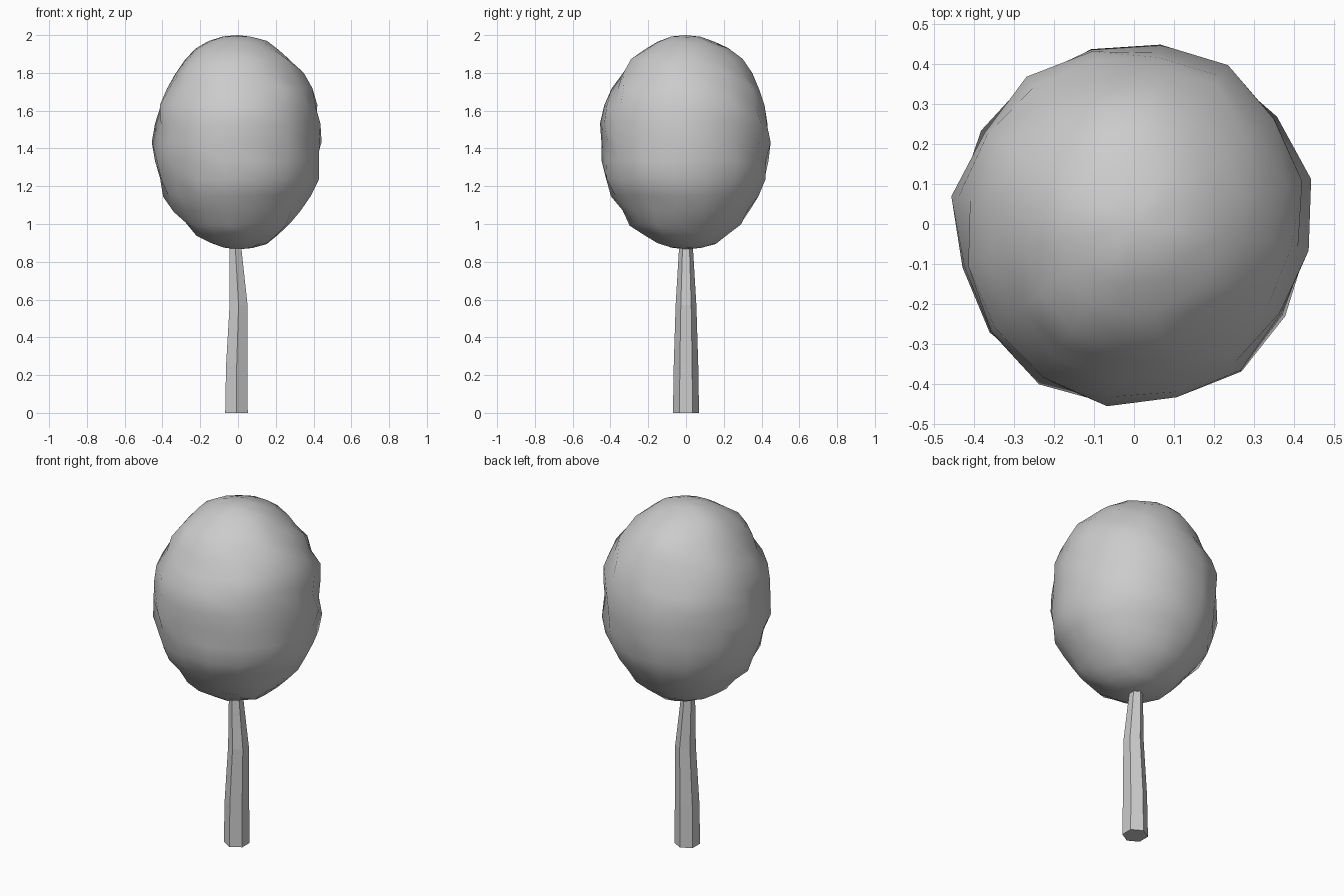
import bpy, bmesh, math, random
from mathutils import Matrix, Vector, noise

if "Cube" in bpy.data.objects:
    bpy.data.objects.remove(bpy.data.objects["Cube"], do_unlink=True)

random.seed(11)

grey = bpy.data.materials.new("mid_grey")
grey.use_nodes = True
grey.diffuse_color = (0.6, 0.6, 0.6, 1)
grey.node_tree.nodes["Principled BSDF"].inputs["Base Color"].default_value = (0.6, 0.6, 0.6, 1)


def add_object(name, bm, smooth):
    bmesh.ops.recalc_face_normals(bm, faces=bm.faces)
    for face in bm.faces:
        face.smooth = smooth
    mesh = bpy.data.meshes.new(name)
    bm.to_mesh(mesh)
    bm.free()
    mesh.materials.append(grey)
    obj = bpy.data.objects.new(name, mesh)
    bpy.context.collection.objects.link(obj)
    return obj


# Trunk: bent, tapering six-sided column (height, x centre, radius)
sections = [(0, -0.008, 0.069), (0.25, -0.007, 0.065),
            (0.57, 0.003, 0.055), (0.87, -0.014, 0.037), (1.0, -0.016, 0.034)]
bm = bmesh.new()
rings = []
for z, cx, r in sections:
    angles = [math.pi / 2 + k * math.tau / 6 for k in range(6)]
    rings.append([bm.verts.new((cx + r * math.cos(a), r * math.sin(a), z)) for a in angles])
for low, high in zip(rings, rings[1:]):
    for k in range(6):
        n = (k + 1) % 6
        bm.faces.new((low[k], low[n], high[n], high[k]))
bm.faces.new(rings[0])
bm.faces.new(rings[-1])
add_object("trunk", bm, False)

# Crown: egg of leaves with small ridges running around it
centre = Vector((0, 0, 1.433))
radii = Vector((0.447, 0.454, 0.567))
bm = bmesh.new()
bmesh.ops.create_uvsphere(bm, u_segments=16, v_segments=18, radius=1,
                          matrix=Matrix.Rotation(math.radians(14), 4, "Z"))
for v in bm.verts:
    ridge = 0.05 * noise.noise(Vector((v.co.x * 2, v.co.y * 2, v.co.z * 8)))
    side = min(1, 1.5 * math.hypot(v.co.x, v.co.y))
    swell = 1 + side * (ridge + random.uniform(-0.03, 0.03))
    v.co = centre + radii * v.co * Vector((swell, swell, 1 + (swell - 1) * 0.5))
add_object("crown", bm, True)
